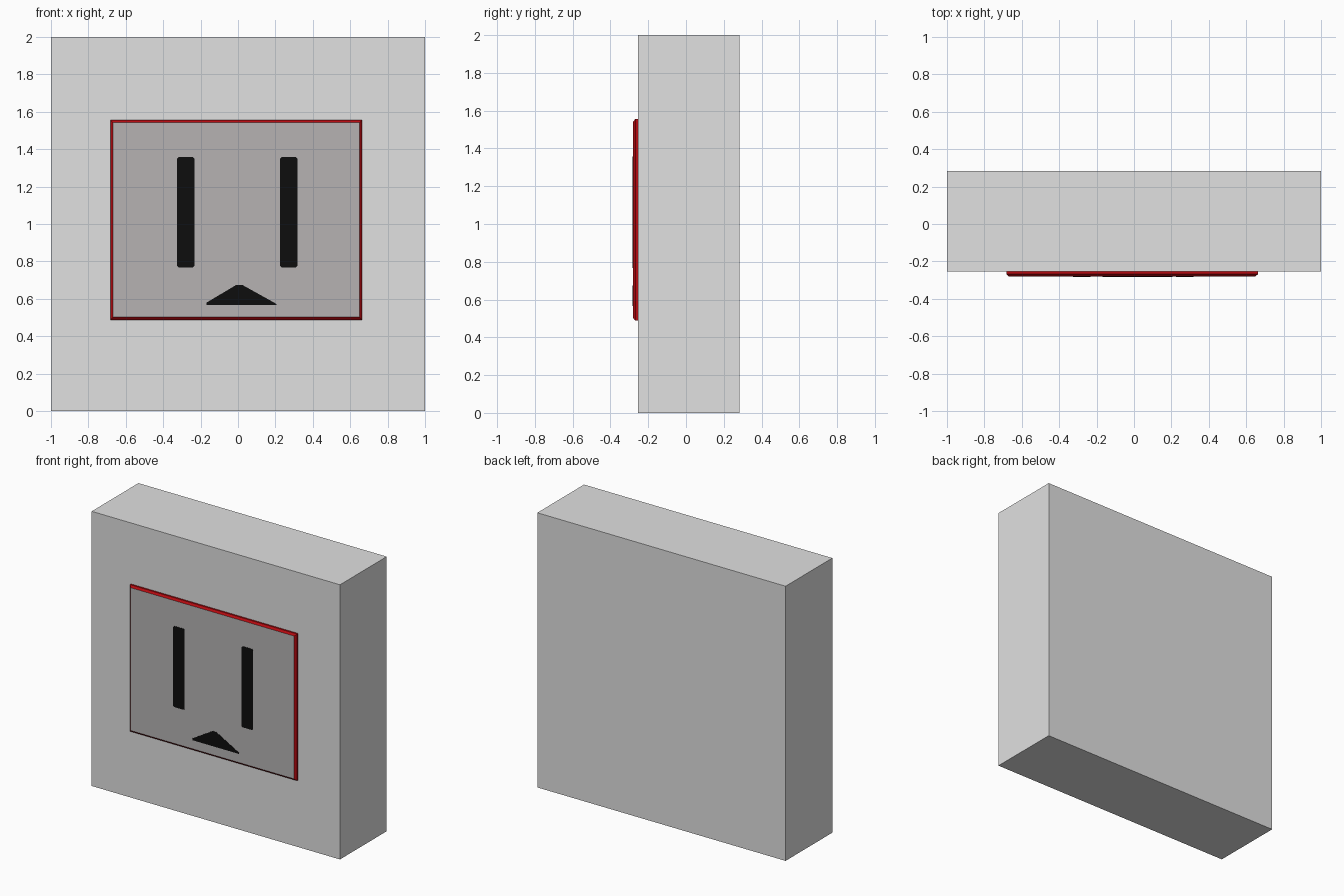
import bpy, bmesh

if "Cube" in bpy.data.objects:
    bpy.data.objects.remove(bpy.data.objects["Cube"])


def material(name, rgb):
    m = bpy.data.materials.new(name)
    m.diffuse_color = (*rgb, 1.0)
    m.use_nodes = True
    m.node_tree.nodes["Principled BSDF"].inputs["Base Color"].default_value = m.diffuse_color
    return m


LIGHT_GREY = material("light_grey", (0.75, 0.75, 0.75))
SCREEN_GREY = material("screen_grey", (0.465, 0.45, 0.45))
RED = material("red", (0.46, 0.003, 0.005))
BLACK = material("black", (0.004, 0.004, 0.004))


def loft(name, rings, mats):
    """Closed solid through (x, z) outlines, each given with its y, back to front."""
    bm = bmesh.new()
    loops = [[bm.verts.new((x, y, z)) for x, z in pts] for y, pts in rings]
    n = len(loops[0])
    for a, b in zip(loops, loops[1:]):
        for i in range(n):
            j = (i + 1) % n
            bm.faces.new((a[i], a[j], b[j], b[i]))
    bm.faces.new(loops[0])
    bm.faces.new(loops[-1])
    bmesh.ops.recalc_face_normals(bm, faces=bm.faces)
    # Faces pointing straight forward take the last material
    for f in bm.faces:
        f.material_index = len(mats) - 1 if f.normal.y < -0.99 else 0
    me = bpy.data.meshes.new(name)
    bm.to_mesh(me)
    bm.free()
    for m in mats:
        me.materials.append(m)
    ob = bpy.data.objects.new(name, me)
    bpy.context.collection.objects.link(ob)
    return ob


def rect(x0, x1, z0, z1, d=0.0):
    return [(x0 + d, z0 + d), (x1 - d, z0 + d), (x1 - d, z1 - d), (x0 + d, z1 - d)]


def clipped_rect(x0, x1, z0, z1, c):
    return [(x0 + c, z0), (x1 - c, z0), (x1, z0 + c), (x1, z1 - c),
            (x1 - c, z1), (x0 + c, z1), (x0, z1 - c), (x0, z0 + c)]


# Main slab
body = rect(-1, 1, 0, 2)
loft("body", [(-0.255, body), (0.2825, body)], [LIGHT_GREY])

# Raised screen with a red chamfered rim and a grey front
S = (-0.683, 0.663, 0.488, 1.556)
loft("screen", [(-0.25, rect(*S)), (-0.268, rect(*S)), (-0.28, rect(*S, 0.014))],
     [RED, SCREEN_GREY])

# Eyes and mouth as thin plates on the screen
FRONT, BACK = -0.2825, -0.278
for name, x0, x1 in (("left_eye", -0.325, -0.233), ("right_eye", 0.225, 0.318)):
    eye = clipped_rect(x0, x1, 0.768, 1.357, 0.008)
    loft(name, [(BACK, eye), (FRONT, eye)], [BLACK])

mouth = [(-0.168, 0.566), (0.205, 0.566), (0.205, 0.573), (0.022, 0.675),
         (-0.008, 0.675), (-0.168, 0.58)]
loft("mouth", [(BACK, mouth), (FRONT, mouth)], [BLACK])
